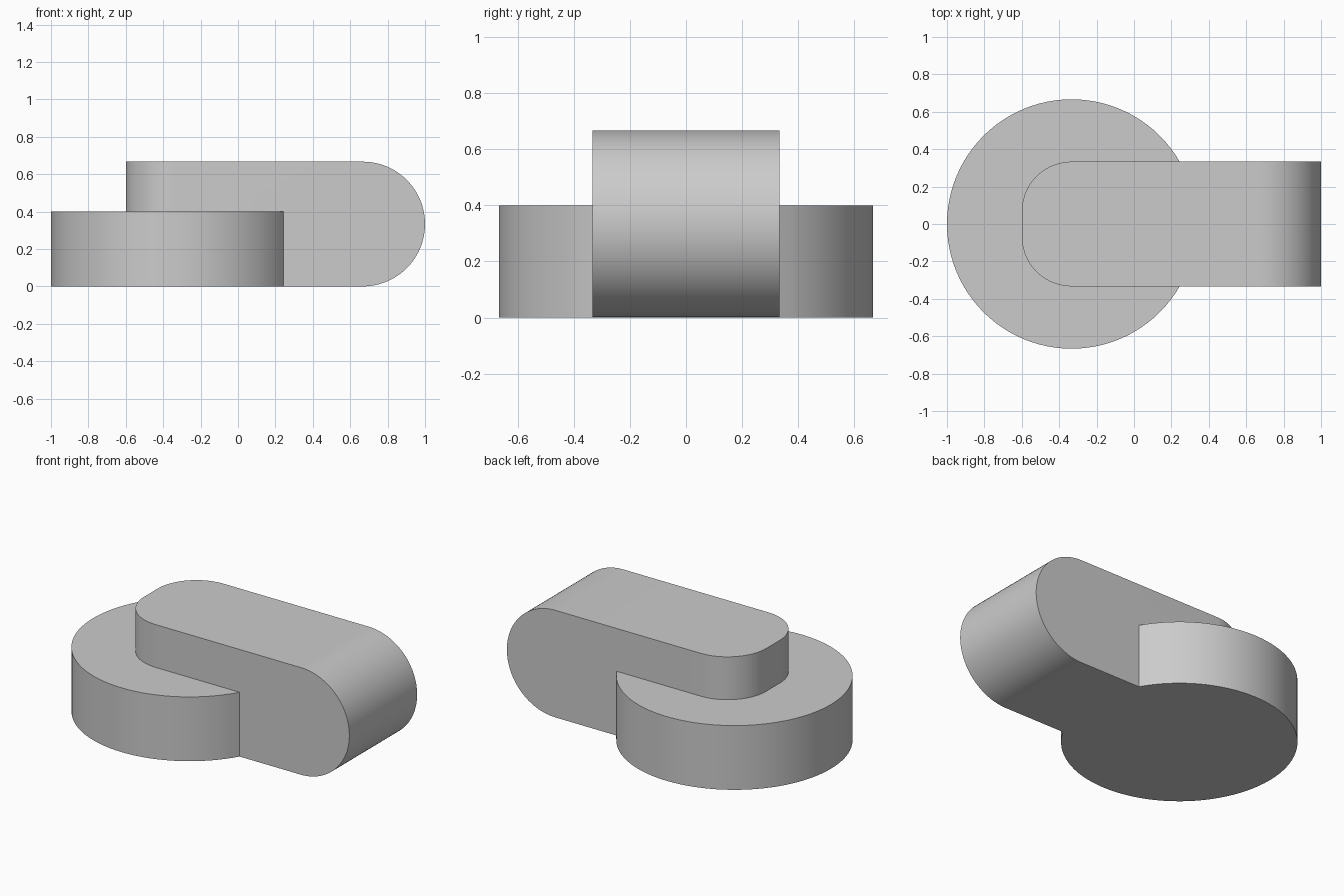
import bpy
import bmesh
from mathutils import Matrix, Vector

cube = bpy.data.objects.get("Cube")
if cube:
    bpy.data.objects.remove(cube, do_unlink=True)

grey = bpy.data.materials.new("light grey")
grey.use_nodes = True
grey.diffuse_color = (0.6, 0.6, 0.6, 1)
grey.node_tree.nodes["Principled BSDF"].inputs["Base Color"].default_value = (0.6, 0.6, 0.6, 1)

THIRD = 1 / 3


def make_object(name, bm):
    bmesh.ops.recalc_face_normals(bm, faces=bm.faces)
    mesh = bpy.data.meshes.new(name)
    bm.to_mesh(mesh)
    bm.free()
    mesh.materials.append(grey)
    obj = bpy.data.objects.new(name, mesh)
    bpy.context.collection.objects.link(obj)
    return obj


def round_edges(bm, axis, x, radius, segments):
    """Round the edges running along one axis at the given x end."""
    edges = []
    for e in bm.edges:
        a, b = (v.co for v in e.verts)
        if abs((b - a).normalized().dot(axis)) > 0.99 and abs((a.x + b.x) / 2 - x) < 0.01:
            edges.append(e)
    bmesh.ops.bevel(bm, geom=edges, offset=radius, segments=segments,
                    profile=0.5, affect='EDGES', clamp_overlap=False)


# Round base disc
bm = bmesh.new()
bmesh.ops.create_cone(bm, cap_ends=True, segments=96, radius1=2 * THIRD, radius2=2 * THIRD,
                      depth=0.4, matrix=Matrix.Translation((-THIRD, 0, 0.2)))
disc = make_object("disc_with_bar", bm)

# Bar with rounded corners at one end and a full half-round at the other
bm = bmesh.new()
bmesh.ops.create_cube(bm, size=1, matrix=Matrix.Translation((0.2, 0, THIRD))
                      @ Matrix.Diagonal((1.6, 2 * THIRD, 2 * THIRD, 1)))
round_edges(bm, Vector((0, 0, 1)), -0.6, 0.8 * THIRD, 20)
round_edges(bm, Vector((0, 1, 0)), 1.0, THIRD, 24)
bmesh.ops.remove_doubles(bm, verts=bm.verts, dist=0.0005)
bar = make_object("bar", bm)

# Fuse both parts into one solid
bpy.ops.object.select_all(action='DESELECT')
bpy.context.view_layer.objects.active = disc
disc.select_set(True)
union = disc.modifiers.new("union", 'BOOLEAN')
union.operation = 'UNION'
union.solver = 'EXACT'
union.object = bar
bpy.ops.object.modifier_apply(modifier=union.name)
bpy.data.objects.remove(bar, do_unlink=True)
bpy.ops.object.shade_smooth_by_angle(angle=0.5)
